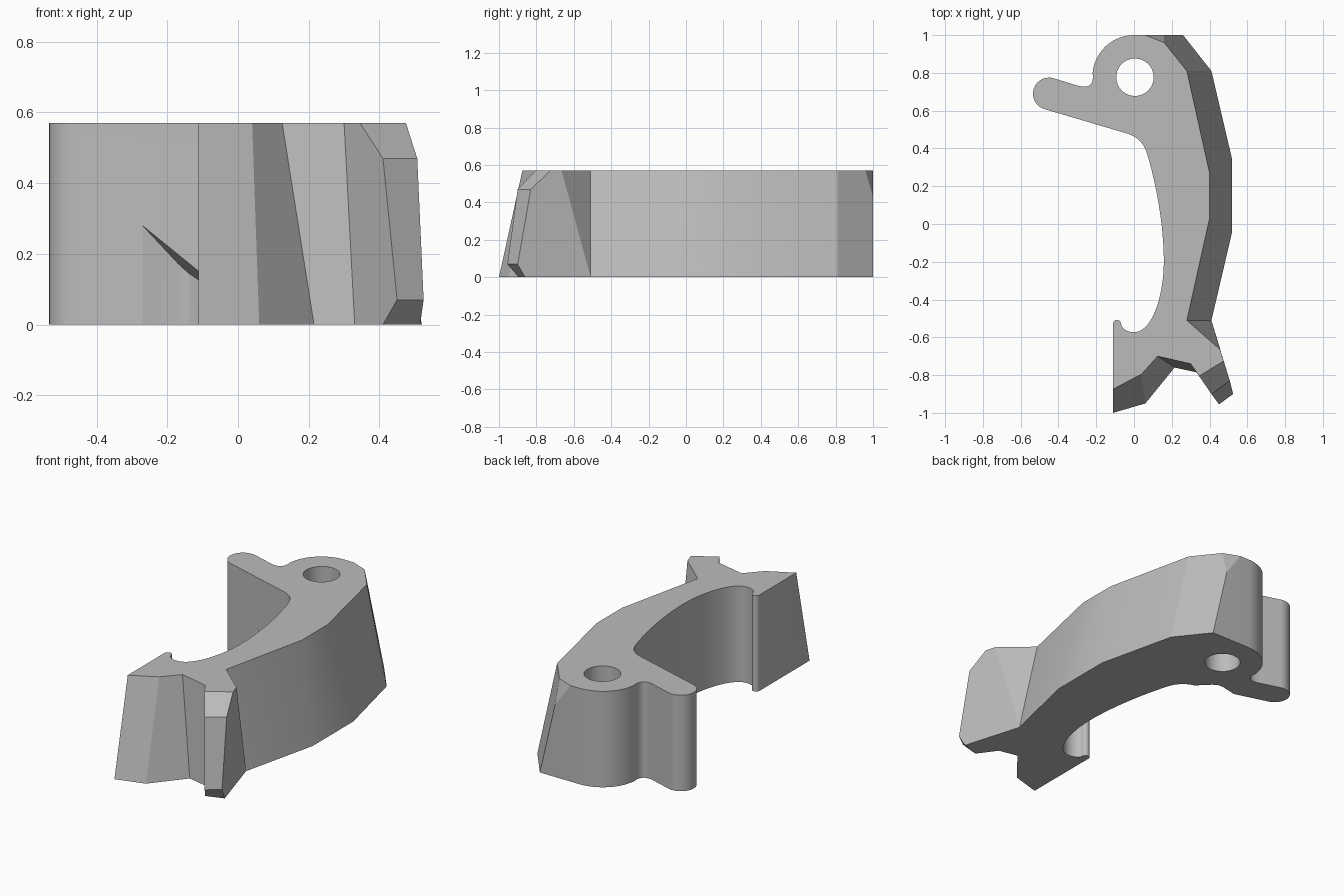
import bpy, bmesh
from math import cos, sin, radians
from mathutils import Vector
from mathutils.geometry import interpolate_bezier

cube = bpy.data.objects.get("Cube")
if cube:
    bpy.data.objects.remove(cube, do_unlink=True)

H = 0.57  # block height

grey = bpy.data.materials.new("plain grey")
grey.use_nodes = True
colour = (0.5, 0.5, 0.5, 1)
grey.diffuse_color = colour
bsdf = next(n for n in grey.node_tree.nodes if n.type == 'BSDF_PRINCIPLED')
bsdf.inputs["Base Color"].default_value = colour


def arc(cx, cy, r, start, end, n):
    angles = [radians(start + (end - start) * i / n) for i in range(n + 1)]
    return [(cx + r * cos(a), cy + r * sin(a)) for a in angles]


def bezier(*pts, n=14):
    a, b, c, d = [Vector((*p, 0)) for p in pts]
    return [(p.x, p.y) for p in interpolate_bezier(a, b, c, d, n)]


def rail(top, bottom):
    return [(*top, H), (*bottom, 0)]


def make_object(name, build):
    bm = bmesh.new()
    build(bm)
    bmesh.ops.recalc_face_normals(bm, faces=bm.faces)
    mesh = bpy.data.meshes.new(name)
    bm.to_mesh(mesh)
    bm.free()
    mesh.materials.append(grey)
    obj = bpy.data.objects.new(name, mesh)
    bpy.context.collection.objects.link(obj)
    return obj


def skin(rails):
    """Join rails running top to bottom into a closed, capped solid."""
    def build(bm):
        verts = {}

        def face(points):
            loop = []
            for p in points:
                key = tuple(round(c, 4) for c in p)
                if key not in verts:
                    verts[key] = bm.verts.new(key)
                if verts[key] not in loop:
                    loop.append(verts[key])
            if len(loop) > 2:
                bm.faces.new(loop)

        for a, b in zip(rails, rails[1:] + rails[:1]):
            if len(a) == len(b):
                for i in range(len(a) - 1):
                    face([a[i], a[i + 1], b[i + 1], b[i]])
            else:
                face(a + b[::-1])
        face([r[0] for r in rails])
        face([r[-1] for r in rails])
    return build


# Upright walls: hook, inner curve, arm, round boss
upright = arc(-0.09, -0.53, 0.022, 180, 10, 8)
upright += bezier((-0.066, -0.54), (-0.055, -0.56), (-0.03, -0.573), (0, -0.573), n=7)
upright += bezier((0, -0.573), (0.1, -0.573), (0.158, -0.37), (0.158, -0.2))[1:]
upright += bezier((0.158, -0.2), (0.158, 0), (0.115, 0.22), (0.07, 0.37))[1:]
upright += bezier((0.07, 0.37), (0.045, 0.45), (0, 0.465), (-0.03, 0.477), n=9)[1:]
upright += arc(-0.45, 0.69, 0.085, 253.5, 73.5, 18)
upright += bezier((-0.3, 0.733), (-0.24, 0.715), (-0.217, 0.735), (-0.217, 0.785), n=9)
upright += arc(0, 0.78, 0.22, 176, 90, 14)
rails = [rail(p, p) for p in upright]

# Sloped outer back, with its small corner facet
rails += [
    [(0.06, 1, H), (0.16, 1, 0.43), (0.26, 1, 0)],
    [(0.16, 0.96, H), (0.16, 1, 0.43), (0.26, 1, 0)],
    rail((0.28, 0.81), (0.41, 0.81)),
    rail((0.4, 0.27), (0.52, 0.34)),
    rail((0.4, 0.03), (0.52, -0.04)),
    rail((0.28, -0.51), (0.41, -0.51)),
]
# Chamfered outer foot
rails += [
    rail((0.456, -0.665), (0.41, -0.51)),
    [(0.475, -0.725, H), (0.507, -0.83, 0.47), (0.525, -0.9, 0.07), (0.515, -0.86, 0)],
    [(0.345, -0.805, H), (0.41, -0.9, 0.47), (0.45, -0.955, 0.07), (0.41, -0.895, 0)],
]
# Notch between the feet, then the inner foot
rails += [
    rail((0.3, -0.74), (0.33, -0.785)),
    rail((0.125, -0.7), (0.215, -0.76)),
    rail((0.04, -0.795), (0.06, -0.95)),
    rail((-0.112, -0.875), (-0.112, -1)),
]
bracket = make_object("curved_bracket", skin(rails))


# Hole through the boss
def hole(bm):
    rim = arc(0.005, 0.777, 0.099, 0, 360, 40)[:-1]
    skin([[(x, y, 1), (x, y, -1)] for x, y in rim])(bm)


# Shallow relief under the arm, with a sloping ceiling
def relief(bm):
    plan = [(-0.27, 0.548), (-0.17, 0.57), (-0.14, 0.568), (-0.11, 0.55),
            (0.0, 0.44), (0.035, 0.4), (0.035, 0.35), (-0.27, 0.35)]
    walls = []
    for x, y in plan:
        ceiling = 0.28 - 0.96 * (x + 0.27) - 0.5 * (y - 0.548)
        walls.append([(x, y, ceiling), (x, y, -0.2)])
    skin(walls)(bm)


for name, build in (("hole_cutter", hole), ("relief_cutter", relief)):
    cutter = make_object(name, build)
    cutter.hide_render = True
    cutter.hide_viewport = True
    cut = bracket.modifiers.new(name, 'BOOLEAN')
    cut.operation = 'DIFFERENCE'
    cut.solver = 'EXACT'
    cut.object = cutter

# Bake the cuts so that the smoothing follows the final edges
depsgraph = bpy.context.evaluated_depsgraph_get()
final = bpy.data.meshes.new_from_object(bracket.evaluated_get(depsgraph))
bracket.modifiers.clear()
bracket.data = final
for name in ("hole_cutter", "relief_cutter"):
    bpy.data.objects.remove(bpy.data.objects[name], do_unlink=True)

bpy.ops.object.select_all(action='DESELECT')
bracket.select_set(True)
bpy.context.view_layer.objects.active = bracket
bpy.ops.object.shade_smooth_by_angle(angle=radians(25))
